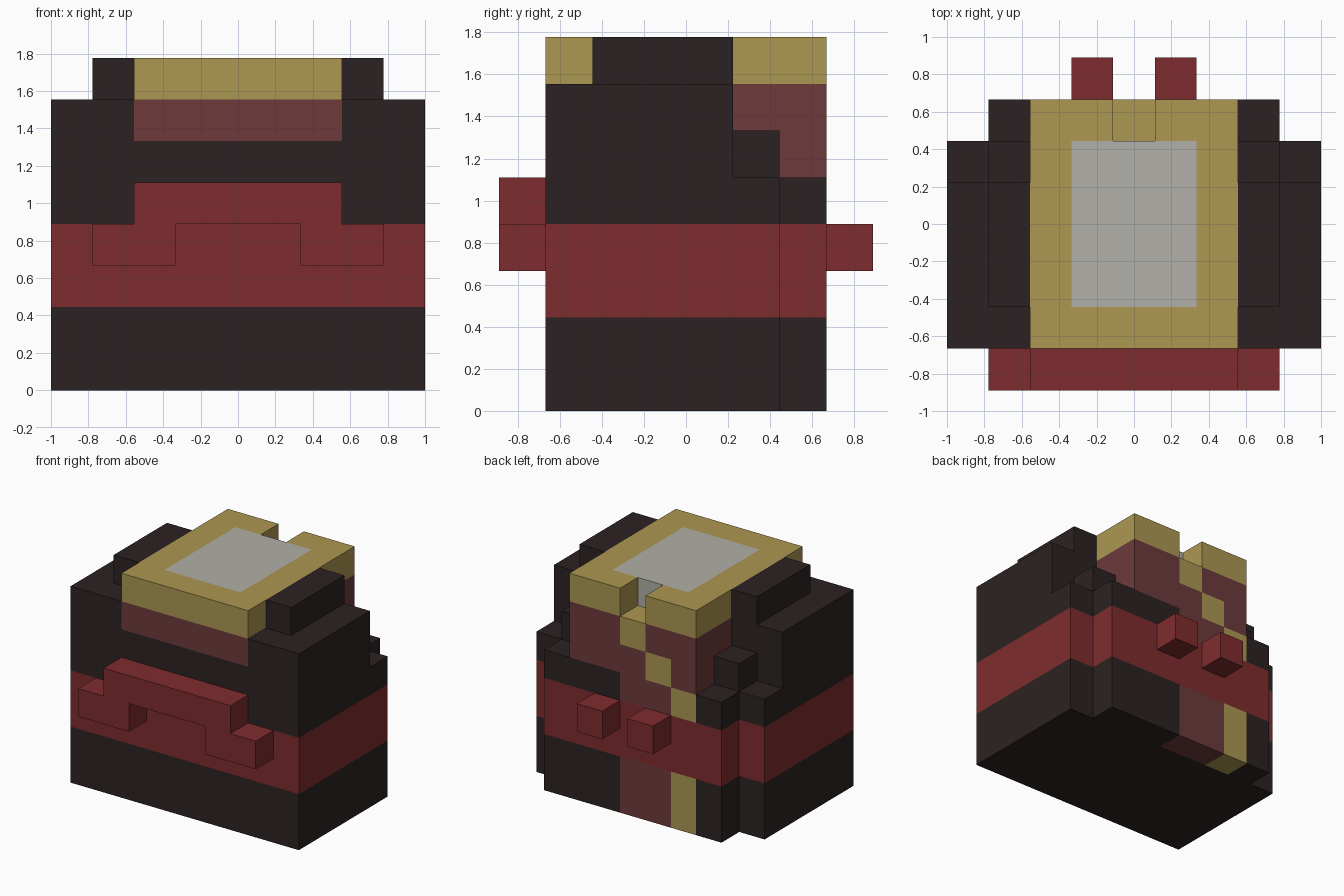
import bpy
import bmesh

cube = bpy.data.objects.get("Cube")
if cube:
    bpy.data.objects.remove(cube, do_unlink=True)

U = 2 / 9  # one block


def material(name, hex_code):
    """Flat material from an sRGB hex code."""
    srgb = [int(hex_code[i:i + 2], 16) / 255 for i in (0, 2, 4)]
    color = [((c + 0.055) / 1.055) ** 2.4 for c in srgb] + [1]
    mat = bpy.data.materials.new(name)
    mat.use_nodes = True
    mat.diffuse_color = color
    mat.node_tree.nodes["Principled BSDF"].inputs["Base Color"].default_value = color
    return mat


dark = material("dark_charcoal", "2C2222")
red = material("deep_red", "7F2C2E")
brown = material("dusty_brown", "6D3A3B")
gold = material("dull_gold", "AC9751")
grey = material("pale_grey", "B1B0A8")


def prism(name, outline, z0, z1, mat):
    """Raise a plan outline, given in blocks, from z0 to z1."""
    bm = bmesh.new()
    base = bm.faces.new([bm.verts.new((x * U, y * U, z0 * U)) for x, y in outline])
    top = bmesh.ops.extrude_face_region(bm, geom=[base], use_keep_orig=True)
    for v in top["geom"]:
        if isinstance(v, bmesh.types.BMVert):
            v.co.z = z1 * U
    bmesh.ops.recalc_face_normals(bm, faces=bm.faces)
    mesh = bpy.data.meshes.new(name)
    bm.to_mesh(mesh)
    bm.free()
    mesh.materials.append(mat)
    obj = bpy.data.objects.new(name, mesh)
    bpy.context.collection.objects.link(obj)
    return obj


def box(name, x, y, z, mat):
    outline = [(x[0], y[0]), (x[1], y[0]), (x[1], y[1]), (x[0], y[1])]
    return prism(name, outline, z[0], z[1], mat)


def pair(name, x, y, z, mat):
    """Box on the left (+x) and its mirror on the right."""
    box("left_" + name, x, y, z, mat)
    box("right_" + name, (-x[1], -x[0]), y, z, mat)


def mirrored(half):
    """Close a right-hand half outline by mirroring it over x = 0."""
    return half + [(-x, y) for x, y in reversed(half)]


# Body layers: full plan, and the same plan with a slot for the back stripes
half_plan = [(4.5, -3), (4.5, 2), (3.5, 2), (3.5, 3)]
full_plan = mirrored(half_plan)
slot = [(0.5, 3), (0.5, 2), (-2.5, 2), (-2.5, 3)]
slotted_plan = half_plan + slot + full_plan[4:]

prism("red_band", full_plan, 2, 4, red)
for label, z in (("lower", (0, 2)), ("middle", (4, 5))):
    prism(label + "_body", slotted_plan, *z, dark)
    box(label + "_back_panel", (-1.5, 0.5), (2, 3), z, brown)
    box(label + "_back_stripe", (-2.5, -1.5), (2, 3), z, gold)

# Upper body with stepped rear corners
prism("upper_body", mirrored([(4.5, -3), (4.5, 1), (3.5, 1), (3.5, 2)]), 5, 6, dark)
pair("shoulder", (2.5, 4.5), (-3, 1), (6, 7), dark)
pair("shoulder_pad", (2.5, 3.5), (-2, 1), (7, 8), dark)

# Upper back, with the diagonal stripe stepping up to the rim notch
box("upper_back_panel_left", (-0.5, 2.5), (2, 3), (5, 6), brown)
box("upper_back_stripe", (-1.5, -0.5), (2, 3), (5, 6), gold)
box("upper_back_panel_right", (-2.5, -1.5), (2, 3), (5, 6), brown)

# Neck below the rim
notch = [(0.5, 3), (0.5, 2)]
prism("neck", mirrored([(2.5, -3), (2.5, 3)] + notch), 6, 7, brown)
box("neck_back_stripe", (-0.5, 0.5), (2, 3), (6, 7), gold)

# Gold rim around the grey top, open at the back
box("top_panel", (-1.5, 1.5), (-2, 2), (7, 8), grey)
box("front_rim", (-2.5, 2.5), (-3, -2), (7, 8), gold)
for name, s in (("left_rim", 1), ("right_rim", -1)):
    arm = [(2.5, -2), (2.5, 3), (0.5, 3), (0.5, 2), (1.5, 2), (1.5, -2)]
    prism(name, [(s * x, y) for x, y in arm], 7, 8, gold)

# Front handle and rear pegs
box("handle_bar", (-2.5, 2.5), (-4, -3), (4, 5), red)
pair("handle_end", (1.5, 3.5), (-4, -3), (3, 4), red)
pair("back_peg", (0.5, 1.5), (3, 4), (3, 4), red)
